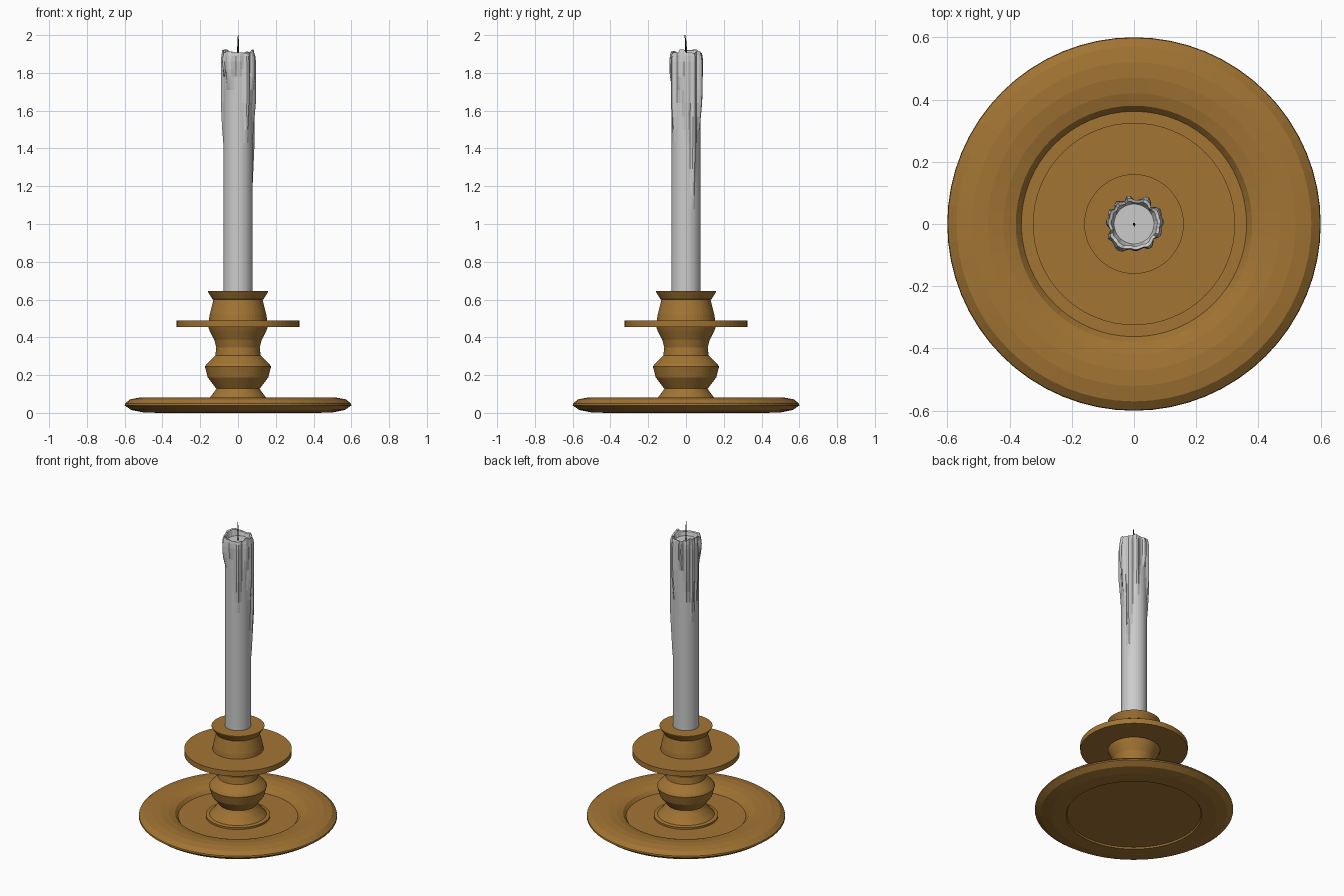
import bpy, bmesh, math, random

if "Cube" in bpy.data.objects:
    bpy.data.objects.remove(bpy.data.objects["Cube"])

random.seed(4)


def material(name, rgb):
    mat = bpy.data.materials.new(name)
    mat.diffuse_color = (*rgb, 1)
    mat.use_nodes = True
    mat.node_tree.nodes["Principled BSDF"].inputs["Base Color"].default_value = mat.diffuse_color
    return mat


brass = material("aged_brass", (0.36, 0.176, 0.033))
black = material("charred_wick", (0.02, 0.02, 0.02))


def circle(r, z, n, cx=0, cy=0):
    return [(cx + r * math.cos(math.tau * i / n), cy + r * math.sin(math.tau * i / n), z)
            for i in range(n)]


def skin_rings(name, rings, mat=None):
    """Bridge equal-length closed rings of points, cap both ends, flat faces."""
    bm = bmesh.new()
    loops = [[bm.verts.new(p) for p in ring] for ring in rings]
    n = len(loops[0])
    for a, b in zip(loops, loops[1:]):
        for i in range(n):
            j = (i + 1) % n
            bm.faces.new((a[i], a[j], b[j], b[i]))
    bm.faces.new(loops[0])
    bm.faces.new(loops[-1])
    bmesh.ops.recalc_face_normals(bm, faces=bm.faces)
    me = bpy.data.meshes.new(name)
    bm.to_mesh(me)
    bm.free()
    ob = bpy.data.objects.new(name, me)
    bpy.context.collection.objects.link(ob)
    if mat:
        me.materials.append(mat)
    return ob


def lathe(name, profile, n=48):
    return skin_rings(name, [circle(r, z, n) for r, z in profile], brass)


# Dish with rounded rim, recessed floor and slightly recessed underside
lathe("base_dish", [(0.405, 0.01), (0.41, 0), (0.50, 0.002), (0.565, 0.015),
                    (0.60, 0.04), (0.598, 0.05), (0.57, 0.072), (0.52, 0.081), (0.47, 0.081),
                    (0.42, 0.074), (0.38, 0.062), (0.362, 0.04)], 64)

# Turned stem with a stepped foot
lathe("stem", [(0.195, 0.035), (0.195, 0.052), (0.172, 0.056), (0.15, 0.08), (0.125, 0.112),
               (0.115, 0.128), (0.16, 0.188), (0.175, 0.245), (0.165, 0.26),
               (0.12, 0.305), (0.115, 0.345), (0.125, 0.385), (0.15, 0.435), (0.16, 0.46)])

# Drip tray and candle cup
lathe("drip_tray", [(0.325, 0.455), (0.325, 0.49)], 64)
lathe("candle_cup", [(0.155, 0.485), (0.15, 0.52), (0.13, 0.60), (0.135, 0.602),
                     (0.16, 0.642), (0.16, 0.645)])

# Wax drips: angle, half width (degrees), lowest z, thickness
DRIPS = [(28, 14, 1.15, 0.020), (5, 20, 1.50, 0.018), (-20, 18, 1.70, 0.016),
         (-55, 15, 1.49, 0.017), (-85, 16, 1.80, 0.010), (-122, 22, 1.73, 0.022),
         (-150, 14, 1.79, 0.018), (176, 14, 1.46, 0.014), (153, 11, 1.38, 0.015),
         (128, 11, 1.51, 0.016), (102, 11, 1.72, 0.016), (62, 15, 1.53, 0.020)]
COLS = 48
NICKS = [random.uniform(-0.018, 0.004) for _ in range(COLS // 3)]


def wax_radius(deg, z):
    bulge = 0
    for ang, half, low, thick in DRIPS:
        if z < low:
            continue
        t = (z - low) / (1.92 - low)
        width = half * min(1, 0.6 + t)
        d = abs((deg - ang + 180) % 360 - 180) / width
        if d < 1:
            bulge = max(bulge, thick * min(1, 0.3 + 2 * t) * (1 - d ** 2))
    return 0.078 + bulge * (1 if z < 1.87 else max(0.35, 1 - (z - 1.87) * 11))


def wax_ring(z, jag=0):
    ring = []
    for i in range(COLS):
        deg = i * 360 / COLS
        r, a = wax_radius(deg, z), math.radians(deg)
        ring.append((r * math.cos(a), r * math.sin(a), z + jag * NICKS[i // 3]))
    return ring


# Candle with drips, jagged lip and melted hollow
heights = [0.60, 1.08] + [1.15 + 0.07 * i for i in range(10)] + [1.82, 1.86, 1.89]
rings = [wax_ring(z) for z in heights] + [wax_ring(1.922, 1)]
rings.append([(x * 0.88, y * 0.88, z - 0.004) for x, y, z in rings[-1]])
rings.append(circle(0.064, 1.88, COLS))
skin_rings("candle", rings)

# Slightly bent wick
skin_rings("wick", [circle(0.004, 1.86, 8), circle(0.004, 1.94, 8),
                    circle(0.0035, 1.97, 8, 0.001, -0.002),
                    circle(0.002, 2.0, 8, 0.001, -0.006)], black)
